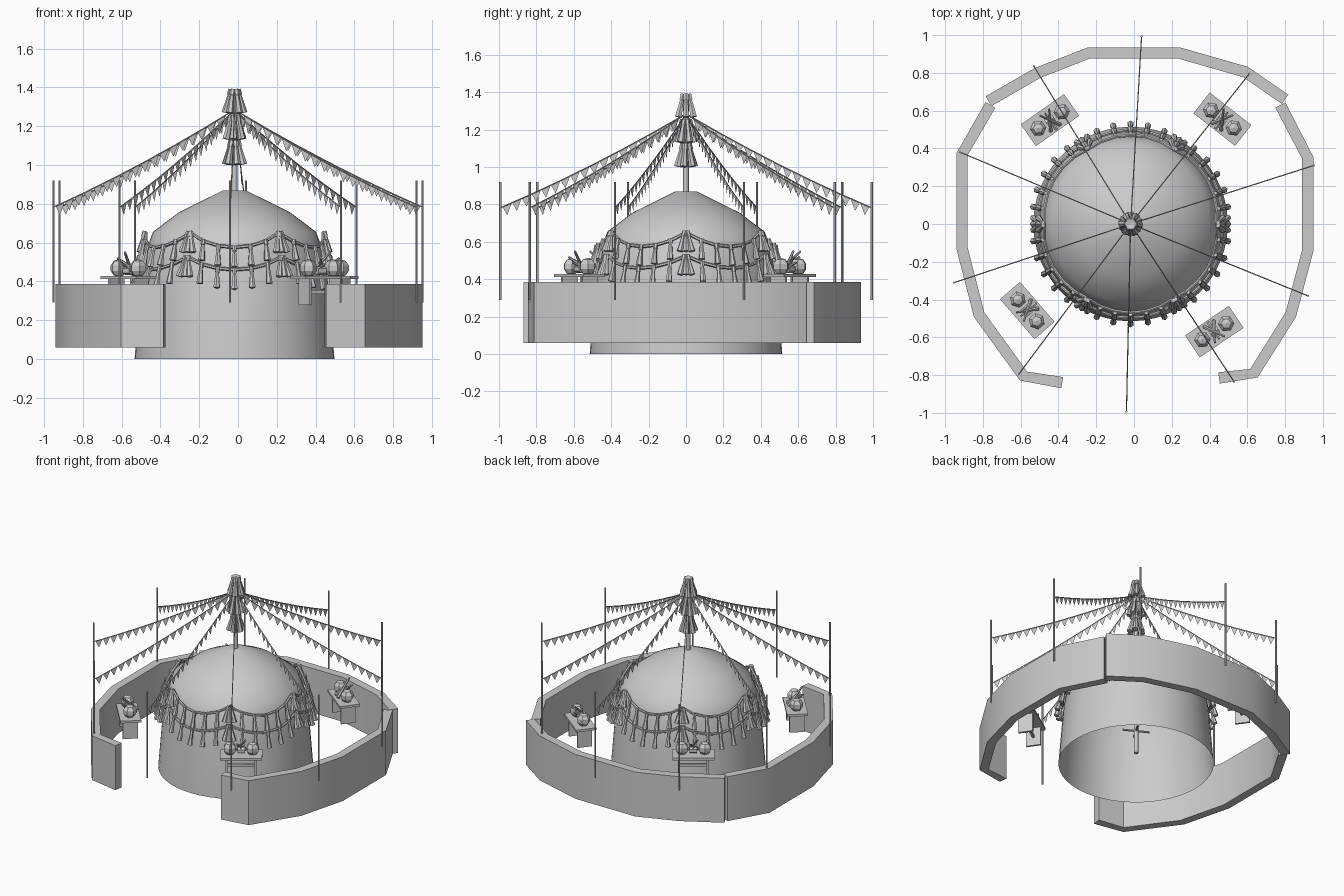
import bpy, bmesh, math
from math import sin, cos, pi, radians
from mathutils import Vector, Matrix

if "Cube" in bpy.data.objects:
    bpy.data.objects.remove(bpy.data.objects["Cube"])

CX = -0.018  # dome and mast axis


def finish(name, bm, smooth=None):
    bmesh.ops.recalc_face_normals(bm, faces=bm.faces)
    me = bpy.data.meshes.new(name)
    bm.to_mesh(me)
    bm.free()
    ob = bpy.data.objects.new(name, me)
    bpy.context.collection.objects.link(ob)
    if smooth:
        bpy.ops.object.select_all(action='DESELECT')
        ob.select_set(True)
        bpy.context.view_layer.objects.active = ob
        bpy.ops.object.shade_smooth_by_angle(angle=radians(smooth))
    return ob


def tube(bm, p, q, r1, r2=None, n=6):
    p, q = Vector(p), Vector(q)
    d = q - p
    m = Matrix.Translation((p + q) / 2) @ d.to_track_quat('Z', 'Y').to_matrix().to_4x4()
    bmesh.ops.create_cone(bm, cap_ends=True, segments=n, radius1=r1,
                          radius2=r1 if r2 is None else r2, depth=d.length, matrix=m)


def tassel(bm, top, bottom, r1=0.008, r2=0.018):
    top, bottom = Vector(top), Vector(bottom)
    neck = top.lerp(bottom, 0.25)
    tube(bm, top, neck, r1 * 1.3)
    tube(bm, neck, bottom, r1, r2)


def polar(r, a, z):
    return Vector((CX + r * cos(a), r * sin(a), z))


def box(bm, mat, loc, size):
    bmesh.ops.create_cube(bm, size=1, matrix=mat @ Matrix.Translation(loc) @ Matrix.Diagonal((*size, 1)))


# Open-bottomed dome
bm = bmesh.new()
N = 48
rings = []
for r, z in [(0.515, 0), (0.485, 0.38), (0.46, 0.55), (0.42, 0.655), (0.285, 0.757), (0.06, 0.868)]:
    rings.append([bm.verts.new(polar(r, 2 * pi * i / N, z)) for i in range(N)])
for a, b in zip(rings, rings[1:]):
    for i in range(N):
        j = (i + 1) % N
        bm.faces.new((a[i], a[j], b[j], b[i]))
bm.faces.new(rings[-1])
finish("dome", bm, 45)

# Low surrounding wall in three curved pieces
walls = {
    "wall_back": [(-0.77, 0.65), (-0.51, 0.80), (-0.24, 0.905), (0.24, 0.905), (0.59, 0.805), (0.80, 0.66)],
    "wall_left": [(-0.76, 0.63), (-0.91, 0.37), (-0.91, -0.13), (-0.82, -0.48), (-0.585, -0.805), (-0.38, -0.84)],
    "wall_right": [(0.775, 0.63), (0.92, 0.35), (0.92, -0.14), (0.83, -0.48), (0.635, -0.79), (0.45, -0.815)],
}
for name, path in walls.items():
    bm = bmesh.new()
    pts = [Vector(p) for p in path]
    loops = []
    for i, p in enumerate(pts):
        t = (pts[min(i + 1, len(pts) - 1)] - pts[max(i - 1, 0)]).normalized()
        n = Vector((-t.y, t.x)) * 0.03
        loops.append([bm.verts.new((c.x, c.y, z)) for c, z in
                      ((p - n, 0.06), (p + n, 0.06), (p + n, 0.385), (p - n, 0.385))])
    for a, b in zip(loops, loops[1:]):
        for i in range(4):
            j = (i + 1) % 4
            bm.faces.new((a[i], a[j], b[j], b[i]))
    bm.faces.new(loops[0])
    bm.faces.new(loops[-1])
    finish(name, bm, 40)

# Central mast with cross bars inside the dome
bm = bmesh.new()
tube(bm, (CX, 0, 0.08), (CX, 0, 1.385), 0.015, n=8)
tube(bm, (CX - 0.09, 0.03, 0.26), (CX + 0.09, -0.03, 0.24), 0.008)
tube(bm, (CX - 0.04, -0.07, 0.25), (CX + 0.04, 0.07, 0.25), 0.008)
finish("mast", bm, 50)

# Tassel clusters on the mast
bm = bmesh.new()
for k, z in enumerate((1.39, 1.255, 1.125)):
    for i in range(6):
        a = 2 * pi * i / 6 + k * 0.4
        tassel(bm, polar(0.018, a, z), polar(0.047, a, z - 0.122), 0.011, 0.02)
finish("mast_tassels", bm, 50)

# Two tiers of swags hung from six points, with tassels
for name, r, z0, sag in (("upper", 0.455, 0.65, 0.075), ("lower", 0.483, 0.525, 0.065)):
    rope, fringe = bmesh.new(), bmesh.new()

    def swag(s):
        u = (s / 6) % 1
        return polar(r + 0.015 * 4 * u * (1 - u), 2 * pi * s / 36, z0 - sag * 4 * u * (1 - u))
    for s in range(36):
        a = 2 * pi * s / 36
        p = swag(s)
        tube(rope, p, swag(s + 1), 0.009)
        out = Vector((cos(a), sin(a), 0))
        side = Vector((-sin(a), cos(a), 0))
        # fan of three at each hanging point, single tassels between
        for k in ((-1, 0, 1) if s % 6 == 0 else (0,)):
            tassel(fringe, p + out * 0.008 + side * 0.008 * k + Vector((0, 0, 0.008)),
                   p + out * 0.032 + side * 0.032 * k - Vector((0, 0, 0.1)), 0.009, 0.018)
    finish(name + "_swag_rope", rope, 50)
    finish(name + "_swag_tassels", fringe, 50)

# Outer poles, and pennant strings from the mast to each pole
poles, strings, flags = bmesh.new(), bmesh.new(), bmesh.new()
half = [(0.04, 0.993), (0.61, 0.795), (0.952, 0.31), (0.92, -0.38), (0.53, -0.835)]
for x, y in half + [(-x, -y) for x, y in half]:
    tube(poles, (x, y, 0.29), (x, y, 0.92), 0.006)
    a, b = Vector((CX, 0, 1.285)), Vector((x, y, 0.782))

    def along(t):
        return a.lerp(b, t) - Vector((0, 0, 0.02 * 4 * t * (1 - t)))
    for i in range(6):
        tube(strings, along(i / 6), along((i + 1) / 6), 0.003, n=4)
    F = 18
    for i in range(F):
        t = 0.05 + 0.94 * i / F
        p, q = along(t), along(t + 0.05)
        flags.faces.new([flags.verts.new(v) for v in (p, q, (p + q) / 2 - Vector((0, 0, 0.055)))])
finish("outer_poles", poles, 50)
finish("pennant_strings", strings)
finish("pennants", flags)

# Four small tables with pots and bundled sticks
for k, (x, y, ang) in enumerate([(-0.445, 0.55, 35), (0.468, 0.555, -38), (-0.565, -0.458, -49), (0.425, -0.57, 34)]):
    flip = pi if y < 0 else 0
    m = Matrix.Translation((x, y, 0)) @ Matrix.Rotation(radians(ang) + flip, 4, 'Z')
    bm = bmesh.new()
    box(bm, m, (0, 0, 0.419), (0.28, 0.14, 0.016))
    for s in (-1, 1):
        box(bm, m, (s * 0.095, 0, 0.345), (0.014, 0.10, 0.135))
    box(bm, m, (0, 0, 0.345), (0.19, 0.014, 0.02))
    finish(f"table_{k}", bm)
    bm = bmesh.new()
    for s in (-1, 1):
        bmesh.ops.create_uvsphere(bm, u_segments=6, v_segments=5, radius=0.046,
                                  matrix=m @ Matrix.Translation((s * 0.076, 0.0, 0.468)))
    finish(f"table_pots_{k}", bm)
    bm = bmesh.new()
    for p, q in (((-0.03, -0.05, 0.44), (0.03, 0.05, 0.52)), ((0.03, -0.05, 0.44), (-0.03, 0.05, 0.55)),
                 ((0, -0.06, 0.45), (0, 0.045, 0.49))):
        tube(bm, m @ Vector(p), m @ Vector(q), 0.011, 0.006)
    tube(bm, m @ Vector((-0.025, 0, 0.455)), m @ Vector((0.025, 0, 0.455)), 0.022)
    finish(f"table_sticks_{k}", bm)
